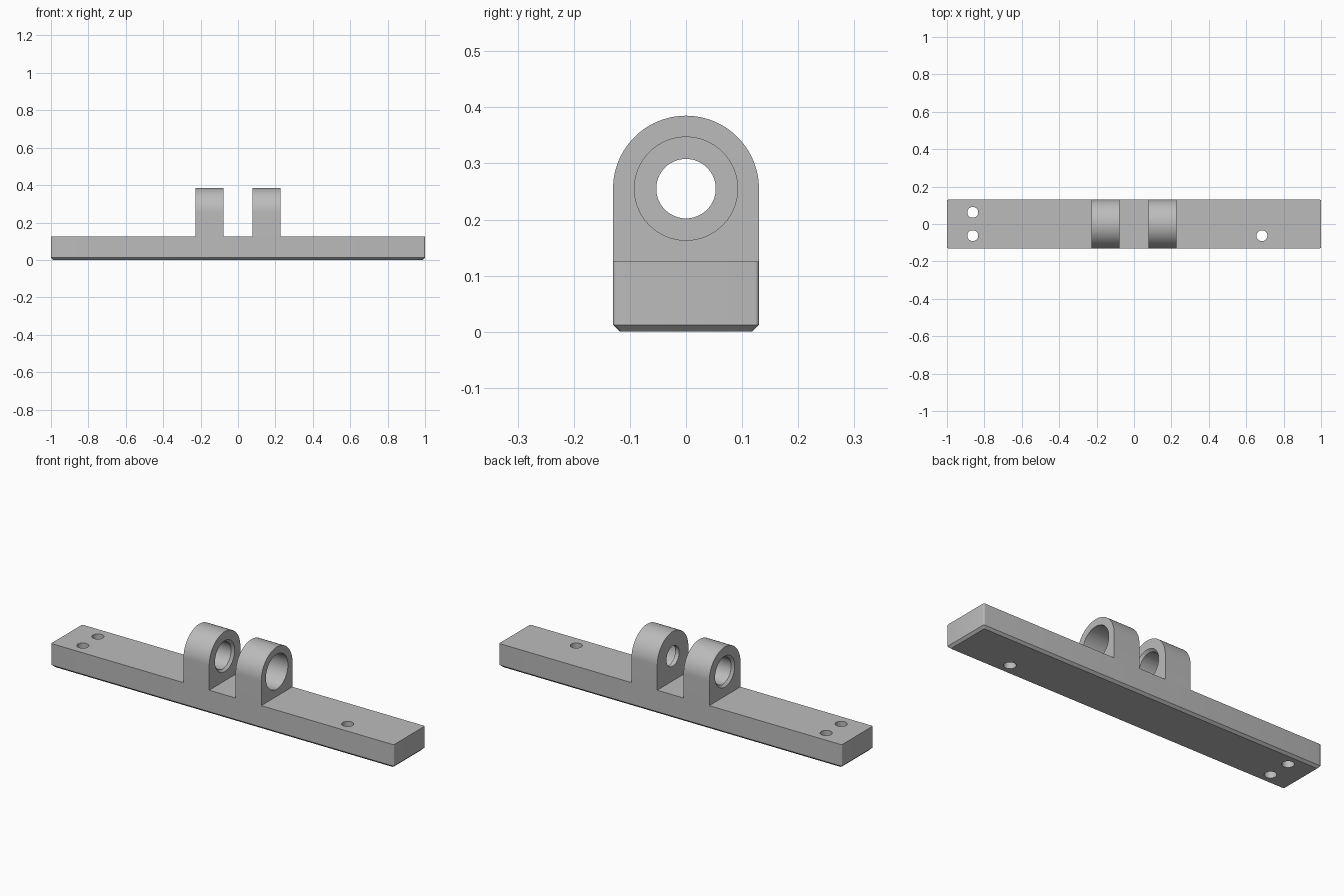
import bpy
import bmesh
from math import sin, cos, pi

cube = bpy.data.objects.get("Cube")
if cube:
    bpy.data.objects.remove(cube, do_unlink=True)

# Material
grey = bpy.data.materials.new("plain grey")
grey.use_nodes = True
colour = (0.5, 0.5, 0.5, 1)
grey.diffuse_color = colour
grey.node_tree.nodes["Principled BSDF"].inputs["Base Color"].default_value = colour

HALF_X, HALF_Y = 1.0, 0.13
BASE_TOP, CHAMFER, FILLET = 0.125, 0.012, 0.007
BORE_Z = 0.255
LUG_IN, LUG_OUT = 0.077, 0.227


def loft(name, rings):
    """Closed solid through a list of equally long point rings."""
    bm = bmesh.new()
    loops = [[bm.verts.new(p) for p in ring] for ring in rings]
    n = len(loops[0])
    for a, b in zip(loops, loops[1:]):
        for i in range(n):
            j = (i + 1) % n
            bm.faces.new((a[i], a[j], b[j], b[i]))
    bm.faces.new(loops[0])
    bm.faces.new(loops[-1])
    bmesh.ops.recalc_face_normals(bm, faces=bm.faces)
    mesh = bpy.data.meshes.new(name)
    bm.to_mesh(mesh)
    bm.free()
    mesh.materials.append(grey)
    obj = bpy.data.objects.new(name, mesh)
    bpy.context.collection.objects.link(obj)
    return obj


def activate(obj):
    bpy.ops.object.select_all(action='DESELECT')
    obj.select_set(True)
    bpy.context.view_layer.objects.active = obj


def cut(obj, cutter):
    mod = obj.modifiers.new("hole", 'BOOLEAN')
    mod.operation = 'DIFFERENCE'
    mod.solver = 'EXACT'
    mod.object = cutter
    activate(obj)
    bpy.ops.object.modifier_apply(modifier=mod.name)
    bpy.data.objects.remove(cutter, do_unlink=True)


def circle(r, steps=64):
    return [(r * cos(2 * pi * i / steps), r * sin(2 * pi * i / steps)) for i in range(steps)]


def rounded_rectangle(inset, z, steps=6):
    points = []
    for k, (sx, sy) in enumerate([(1, 1), (-1, 1), (-1, -1), (1, -1)]):
        cx = sx * (HALF_X - inset - FILLET)
        cy = sy * (HALF_Y - inset - FILLET)
        for i in range(steps + 1):
            a = (k + i / steps) * pi / 2
            points.append((cx + FILLET * cos(a), cy + FILLET * sin(a), z))
    return points


def arch(x, steps=48):
    arc = [(x, HALF_Y * cos(pi * i / steps), BORE_Z + HALF_Y * sin(pi * i / steps))
           for i in range(steps + 1)]
    return arc + [(x, -HALF_Y, BASE_TOP), (x, HALF_Y, BASE_TOP)]


def bore(profile):
    """Turned cutter along x from (x, radius) pairs."""
    return loft("bore_cutter", [[(x, y, BORE_Z + z) for y, z in circle(r)] for x, r in profile])


# Base bar with chamfered underside and screw holes
base = loft("base_bar", [rounded_rectangle(CHAMFER, 0),
                         rounded_rectangle(0, CHAMFER),
                         rounded_rectangle(0, BASE_TOP)])
for hx, hy in [(-0.862, 0.0625), (-0.862, -0.0625), (0.684, -0.0625)]:
    cut(base, loft("screw_cutter", [[(hx + x, hy + y, z) for x, y in circle(0.029, 40)]
                                    for z in (-0.1, 0.2)]))

# Left lug: deep counterbore from outside, small hole through the inner wall
left_lug = loft("left_lug", [arch(LUG_IN), arch(LUG_OUT)])
cut(left_lug, bore([(0.05, 0.053), (0.1, 0.053), (0.1, 0.092), (0.25, 0.092)]))

# Right lug: plain bore with a chamfer at both ends
right_lug = loft("right_lug", [arch(-LUG_OUT), arch(-LUG_IN)])
rim, throat, over = 0.082, 0.07, 0.01
step = rim - throat
cut(right_lug, bore([(-LUG_OUT - over, rim + over), (-LUG_OUT + step, throat),
                     (-LUG_IN - step, throat), (-LUG_IN + over, rim + over)]))

for part in (base, left_lug, right_lug):
    activate(part)
    bpy.ops.object.shade_smooth_by_angle(angle=pi / 6)
